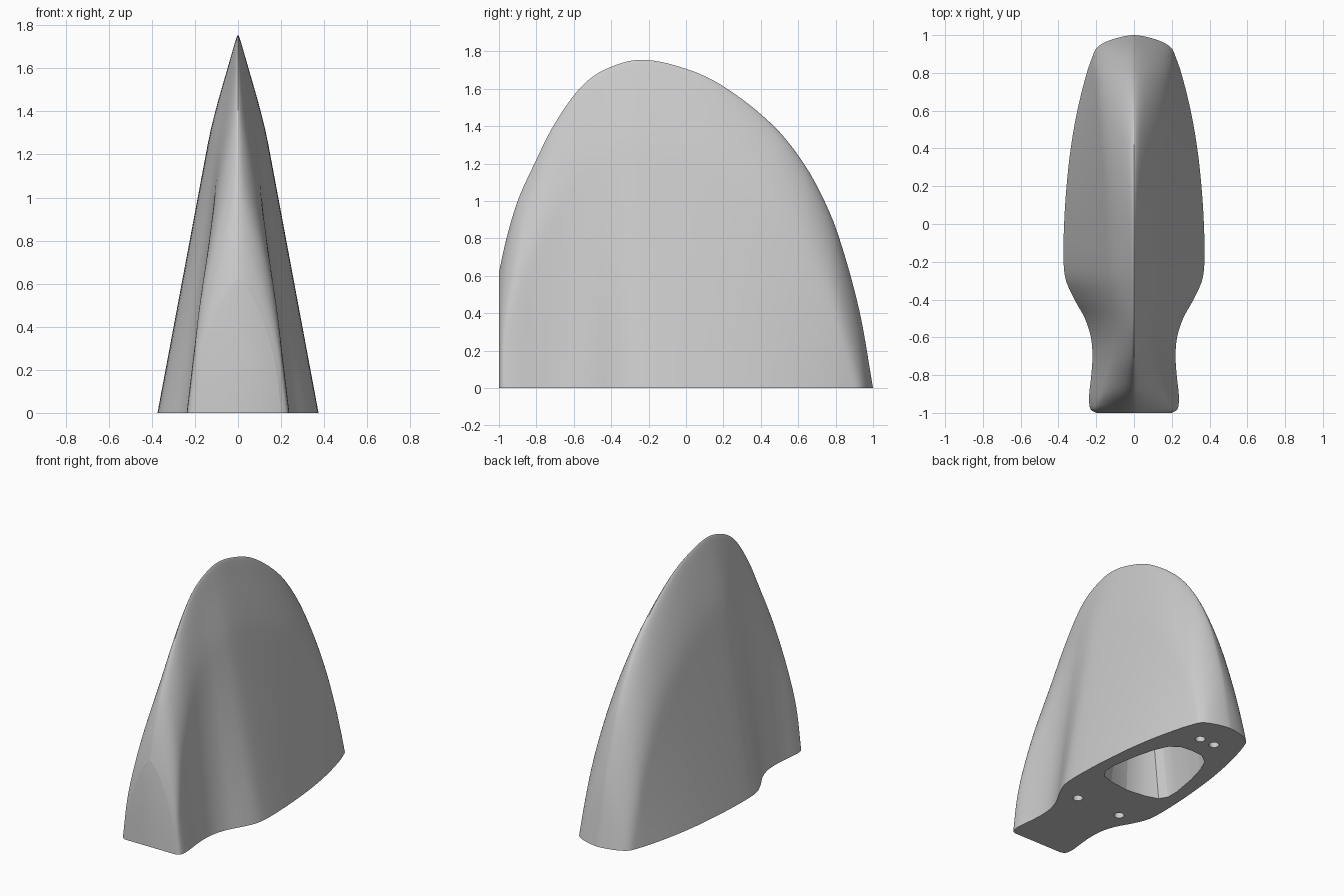
import bpy, bmesh, math

if "Cube" in bpy.data.objects:
    bpy.data.objects.remove(bpy.data.objects["Cube"], do_unlink=True)

grey = bpy.data.materials.new("plain grey")
grey.use_nodes = True
grey.diffuse_color = (0.6, 0.6, 0.6, 1)
grey.node_tree.nodes["Principled BSDF"].inputs["Base Color"].default_value = (0.6, 0.6, 0.6, 1)

# Base half-width and ridge height along the length
WIDTH = [(-1, .2), (-.985, .227), (-.95, .237), (-.9, .237), (-.8, .226), (-.7, .22),
         (-.6, .228), (-.5, .26), (-.4, .315), (-.3, .36), (-.2, .373), (0, .37),
         (.2, .357), (.4, .335), (.6, .3), (.8, .25), (.9, .215), (1, .18)]
RIDGE = [(-1, .62), (-.96, .8), (-.9, 1), (-.81, 1.2), (-.71, 1.4), (-.57, 1.6),
         (-.44, 1.7), (-.24, 1.755), (.02, 1.7), (.22, 1.6), (.47, 1.4), (.63, 1.2),
         (.74, 1), (.82, .8), (.93, .4), (1, 0)]


def smooth_curve(points, y):
    """Cubic interpolation through the points."""
    n = len(points)
    i = max(k for k in range(n - 1) if points[k][0] <= y or k == 0)

    def slope(k):
        a, b = points[max(k - 1, 0)], points[min(k + 1, n - 1)]
        return (b[1] - a[1]) / (b[0] - a[0])

    (y0, v0), (y1, v1) = points[i], points[i + 1]
    h = y1 - y0
    t = (y - y0) / h
    return ((1 + 2 * t) * (1 - t) ** 2 * v0 + t * (1 - t) ** 2 * h * slope(i)
            + t * t * (3 - 2 * t) * v1 + t * t * (t - 1) * h * slope(i + 1))


def half_width(y, z, height):
    """Straight tapering sides that round over towards the ridge."""
    q = min(max((height - z) / 0.5, 0), 1)
    return smooth_curve(WIDTH, y) * (1 - z / 2) * (1 - (1 - q) ** 2) ** 0.65


def make_object(name, bm):
    bmesh.ops.recalc_face_normals(bm, faces=bm.faces)
    mesh = bpy.data.meshes.new(name)
    bm.to_mesh(mesh)
    bm.free()
    mesh.materials.append(grey)
    obj = bpy.data.objects.new(name, mesh)
    bpy.context.collection.objects.link(obj)
    return obj


# Fin body: arches lofted from front to back, closer together at the ends
ROWS, SIDE = 90, 26
bm = bmesh.new()
rows = []
for i in range(ROWS + 1):
    y = -math.cos(math.pi * i / ROWS)
    height = max(smooth_curve(RIDGE, y), 0)
    row = []
    for j in range(-SIDE, SIDE + 1):
        u = j / SIDE
        z = height * (1 - u * u)
        x = math.copysign(half_width(y, z, height), u) if j else 0
        row.append(bm.verts.new((x, y, z)))
    rows.append(row)
for a, b in zip(rows, rows[1:]):
    for j in range(2 * SIDE):
        bm.faces.new((a[j], a[j + 1], b[j + 1], b[j]))
bm.faces.new(rows[0])
bm.faces.new([r[0] for r in rows] + [r[-1] for r in reversed(rows[:-1])])
bmesh.ops.remove_doubles(bm, verts=bm.verts, dist=0.0002)
body = make_object("fin_body", bm)

# Cutter for the tapered cavity under the body
HALF = [(0, -.08), (.15, -.06), (.24, -.03), (.275, .03), (.275, .12), (.245, .3),
        (.205, .45), (.16, .55), (.09, .6), (0, .61)]
outline = HALF + [(-x, y) for x, y in HALF[-2:0:-1]]
bm = bmesh.new()
rings = [[bm.verts.new((x * sx, .25 + (y - .25) * sy, z)) for x, y in outline]
         for z, sx, sy in ((-.05, 1.02, 1), (1.2, .3, .8))]
bm.faces.new(rings[0])
bm.faces.new(rings[1])
for k in range(len(outline)):
    m = (k + 1) % len(outline)
    bm.faces.new((rings[0][k], rings[0][m], rings[1][m], rings[1][k]))
cutters = [make_object("cavity_cutter", bm)]

# Cutters for the four screw holes
for px, py in ((.18, -.37), (.06, .76)):
    for side in (-1, 1):
        bm = bmesh.new()
        bmesh.ops.create_cone(bm, cap_ends=True, segments=24, radius1=.034,
                              radius2=.034, depth=.3)
        bmesh.ops.translate(bm, verts=bm.verts, vec=(side * px, py, 0))
        cutters.append(make_object("screw_hole_cutter", bm))

for cutter in cutters:
    cut = body.modifiers.new(cutter.name, "BOOLEAN")
    cut.operation = "DIFFERENCE"
    cut.solver = "EXACT"
    cut.object = cutter
    cutter.hide_render = True

# Apply the cuts, drop the cutters and shade smoothly
bpy.ops.object.select_all(action="DESELECT")
body.select_set(True)
bpy.context.view_layer.objects.active = body
for name in [m.name for m in body.modifiers]:
    bpy.ops.object.modifier_apply(modifier=name)
for cutter in cutters:
    bpy.data.objects.remove(cutter, do_unlink=True)
bpy.ops.object.shade_smooth_by_angle(angle=math.radians(40))
